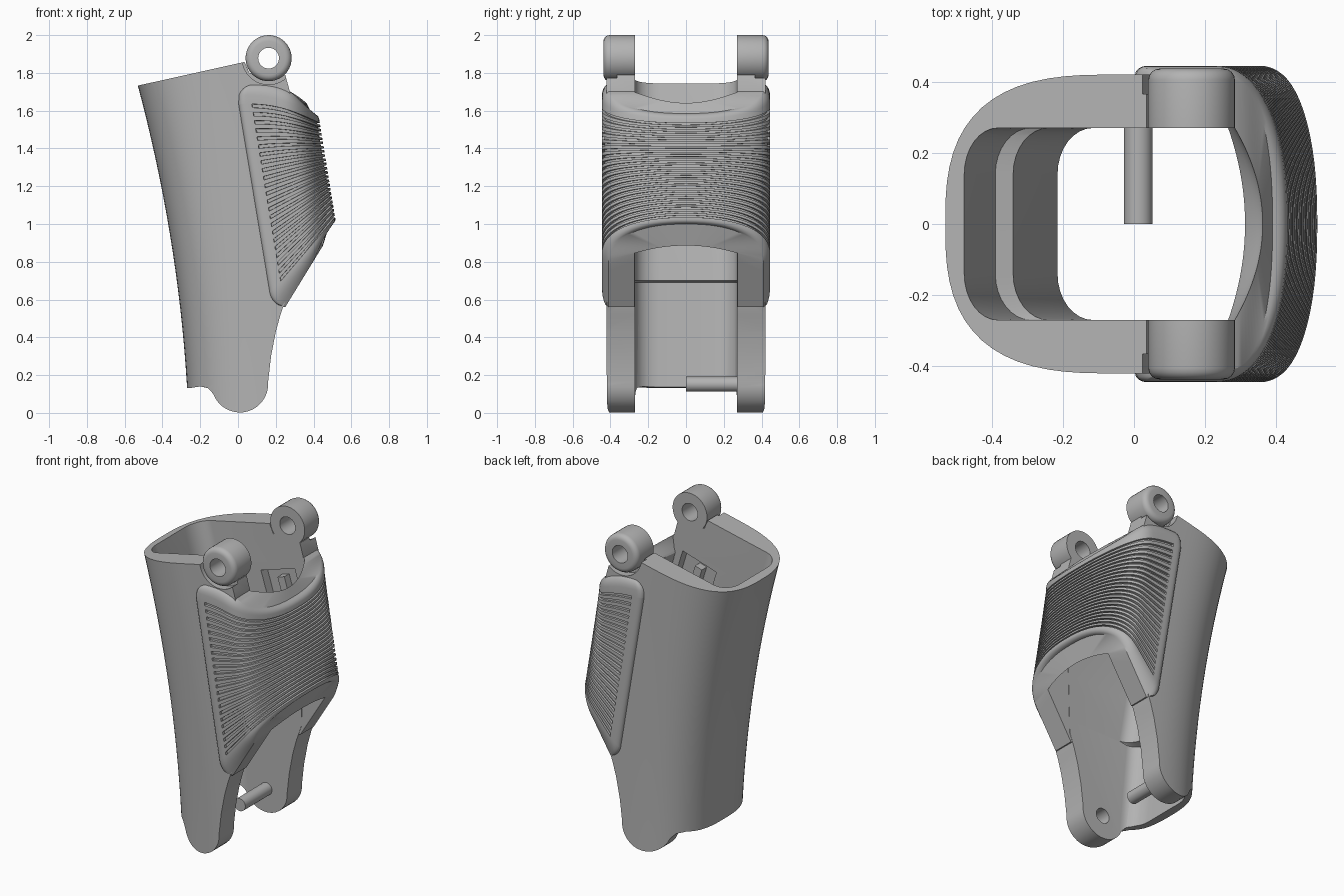
import bpy, bmesh, math
from mathutils import Matrix

cube = bpy.data.objects.get("Cube")
if cube:
    bpy.data.objects.remove(cube, do_unlink=True)

grey = bpy.data.materials.new("plain_grey")
grey.use_nodes = True
grey.diffuse_color = (0.45, 0.45, 0.45, 1)
grey.node_tree.nodes["Principled BSDF"].inputs["Base Color"].default_value = grey.diffuse_color


def finish(name, bm):
    bmesh.ops.recalc_face_normals(bm, faces=bm.faces)
    mesh = bpy.data.meshes.new(name)
    bm.to_mesh(mesh)
    bm.free()
    mesh.materials.append(grey)
    obj = bpy.data.objects.new(name, mesh)
    bpy.context.collection.objects.link(obj)
    return obj


def loft(name, rings):
    """Skin closed rings; each end is capped by pairing the two halves of the ring."""
    bm = bmesh.new()
    rows = [[bm.verts.new(p) for p in ring] for ring in rings]
    n = len(rows[0])
    for a, b in zip(rows, rows[1:]):
        for j in range(n):
            k = (j + 1) % n
            bm.faces.new((a[j], a[k], b[k], b[j]))
    for r in (rows[0], rows[-1]):
        for j in range(n // 2 - 1):
            bm.faces.new((r[j], r[j + 1], r[n - 2 - j], r[n - 1 - j]))
    return finish(name, bm)


def prism(name, outline, half):
    """Extrude an x-z outline across y."""
    bm = bmesh.new()
    face = bm.faces.new([bm.verts.new((x, -half, z)) for x, z in outline])
    out = bmesh.ops.extrude_face_region(bm, geom=[face])["geom"]
    bmesh.ops.translate(bm, vec=(0, 2 * half, 0),
                        verts=[v for v in out if isinstance(v, bmesh.types.BMVert)])
    return finish(name, bm)


def box(name, centre, size, tilt):
    bm = bmesh.new()
    m = Matrix.Translation(centre) @ Matrix.Rotation(tilt, 4, "Y") @ Matrix.Diagonal((*size, 1))
    bmesh.ops.create_cube(bm, size=1, matrix=m)
    return finish(name, bm)


def rod(name, x, z, r, y0, y1):
    bm = bmesh.new()
    m = Matrix.Translation((x, (y0 + y1) / 2, z)) @ Matrix.Rotation(math.pi / 2, 4, "X")
    bmesh.ops.create_cone(bm, cap_ends=True, segments=40, radius1=r, radius2=r,
                          depth=abs(y1 - y0), matrix=m)
    return finish(name, bm)


def boolean(obj, cutter, operation):
    mod = obj.modifiers.new("cut", "BOOLEAN")
    mod.operation, mod.object, mod.solver = operation, cutter, "EXACT"
    bpy.context.view_layer.update()
    bpy.context.view_layer.objects.active = obj
    bpy.ops.object.modifier_apply(modifier=mod.name)


def mirrored(half, z):
    return [(x, y, z) for x, y in half] + [(x, -y, z) for x, y in reversed(half)]


def mix(a, b, t):
    return a + (b - a) * t


# Outer shell volume: squarish rounded back that leans outward towards the top
def shell_ring(z):
    back = -(0.2635 + 0.0413 * z + 0.0652 * z * z)
    half = [(0.6, 0.42)]
    for a in (0, 1, 3, 6, 10, 15, 21, 27, 33, 39, 45, 51, 57, 63, 69, 75, 80, 84, 87):
        c, s = math.cos(math.radians(a)), math.sin(math.radians(a))
        half.append((back + 0.5 * (1 - s ** 0.714), 0.42 * c ** 0.714))
    return mirrored(half, z)


shell = loft("shell", [shell_ring(-0.05 + 0.1 * i) for i in range(21)])

# Side outline: sloped rim, notch and round knuckle at the bottom
knuckle = [(0.01 + 0.15 * math.cos(math.radians(a)), 0.152 + 0.15 * math.sin(math.radians(a)))
           for a in range(200, 366, 11)]
outline = [(-0.7, 0.13), (-0.25, 0.132), (-0.2, 0.14), (-0.16, 0.132)] + knuckle + [
    (0.175, 0.3), (0.2, 0.43), (0.225, 0.52), (0.26, 0.62), (0.275, 1.2), (0.275, 1.7),
    (0.25, 1.79), (0.06, 1.8), (0.035, 1.858), (-0.7, 1.695)]
side_cut = prism("side_cut", outline, 0.7)
boolean(shell, side_cut, "INTERSECT")


# Inner cavity with two ledges on the back wall
def cavity_ring(z, back):
    half = [(0.8, 0.27)]
    for i in range(9):
        a = math.radians(11.25 * i)
        half.append((back + 0.1 * (1 - math.sin(a)), 0.14 + 0.13 * math.cos(a)))
    return mirrored(half, z)


cavity = loft("cavity", [cavity_ring(z, x) for z, x in (
    (-0.1, -0.2), (0.69, -0.27), (0.7, -0.215), (1.0, -0.265), (1.37, -0.34),
    (1.38, -0.39), (1.6, -0.44), (2.1, -0.57))])
boolean(shell, cavity, "DIFFERENCE")

# Grip pad: a ribbed band wrapped round the front, fanning from bottom to top
COLS = [0, 0.01, 0.025, 0.05, 0.08, 0.12, 0.165, 0.17, 0.25, 0.34, 0.43]
RIBS = 23
DEPTH = 0.014
ARC = 18


def round_over(e, width, depth):
    return depth * (1 - math.sqrt(1 - (1 - e / width) ** 2)) if e < width else 0


def pad_ring(t, groove):
    edge = min(t, 1 - t) * 1.15
    corner = mix(0.07, 0.1, t)
    lx = mix(0.18, -0.015, t) + round_over(edge, corner, corner)
    lz = mix(0.56, 1.738, t)
    rx, rz = mix(0.52, 0.425, t), mix(1.0, 1.585, t)
    # inner front wall leans in, then opens again at the top rim
    front = mix(0.45, 0.312, min(t / 0.9, 1)) + 0.5 * max(t - 0.9, 0)
    bow = mix(0.025, 0.08, t ** 8)

    def height(s):
        return mix(lz, rz, s) + 0.05 * t ** 5 * math.sin(math.pi * s)

    def outer_point(s, factor, facing):
        d = max(round_over(edge, 0.055, 0.035), round_over(s * (rx - lx), 0.035, 0.028))
        if groove and s > 0.167:
            d += DEPTH
        return (mix(lx, rx, s) - d * facing, (0.445 - d) * factor, height(s))

    def inner_point(x, y):
        return (x, y, height((x - lx) / (rx - lx)))

    outer = [outer_point(s, 1, 0) for s in COLS]
    inner = [inner_point(mix(lx, front - bow, s / 0.5), 0.272) for s in COLS]
    for i in range(ARC + 1):
        a = math.pi / 2 * i / ARC
        c, s, w = max(math.cos(a), 0), math.sin(a), 1 - i / ARC
        outer.append(outer_point(0.52 + 0.48 * s ** 0.87, c ** 0.87, s))
        inner.append(inner_point(front - bow * w * w, 0.272 * w))
    full = [half + [(x, -y, z) for x, y, z in reversed(half[:-1])] for half in (outer, inner)]
    return full[0] + full[1][::-1]


rim = (0, 0.003, 0.009, 0.018, 0.03, 0.046)
rows = [(t, False) for t in rim]
step = 0.875 / RIBS
for i in range(RIBS):
    t0 = 0.06 + i * step
    t1 = t0 + step * 0.42
    rows += [(t0, False), (t0 + 0.001, True), (t1, True), (t1 + 0.001, False)]
rows += [(1 - t, False) for t in reversed(rim)]
pad = loft("grip_pad", [pad_ring(t, g) for t, g in rows])

# Clearance around each hinge ring, leaving a thin inner neck
helpers = [side_cut, cavity]
for side in (1, -1):
    clearance = rod("hinge_clearance", 0.162, 1.878, 0.14, side * 0.365, side * 0.7)
    boolean(shell, clearance, "DIFFERENCE")
    helpers.append(clearance)

# Square pockets in both inner side walls, each with a small block
pocket = box("pocket_cutter", (0.13, 0, 1.46), (0.25, 0.66, 0.25), -0.3)
for part in (shell, pad):
    boolean(part, pocket, "DIFFERENCE")
parts = [shell, pad]
for side, word in ((1, "back"), (-1, "front")):
    parts.append(box(word + "_pocket_block", (0.13, side * 0.315, 1.46), (0.05, 0.07, 0.15), -0.3))

# Blind socket in one knuckle, pin on the other
socket = rod("socket_cutter", 0.01, 0.152, 0.048, -0.37, -0.2)
boolean(shell, socket, "DIFFERENCE")
parts.append(rod("knuckle_pin", 0.012, 0.152, 0.04, 0.0, 0.33))

# Hinge rings at the top, outer rim rounded
profile = [(0.055, 0.27), (0.122, 0.27), (0.122, 0.405)]
for a in (22, 45, 68, 90):
    r = math.radians(a)
    profile.append((0.09 + 0.032 * math.cos(r), 0.405 + 0.032 * math.sin(r)))
profile.append((0.055, 0.437))
for side, word in ((1, "back"), (-1, "front")):
    bm = bmesh.new()
    turns = 40
    rings = []
    for i in range(turns):
        a = 2 * math.pi * i / turns
        rings.append([bm.verts.new((0.162 + r * math.cos(a), side * y, 1.878 + r * math.sin(a)))
                      for r, y in profile])
    for i, ring in enumerate(rings):
        nxt = rings[(i + 1) % turns]
        for j in range(len(ring)):
            k = (j + 1) % len(ring)
            bm.faces.new((ring[j], ring[k], nxt[k], nxt[j]))
    parts.append(finish(word + "_hinge_ring", bm))

for helper in helpers + [pocket, socket]:
    bpy.data.objects.remove(helper, do_unlink=True)

# Smooth curved faces, keep edges crisp
bpy.ops.object.select_all(action="DESELECT")
for part in parts:
    part.select_set(True)
bpy.context.view_layer.objects.active = shell
bpy.ops.object.shade_smooth_by_angle(angle=math.radians(30))
